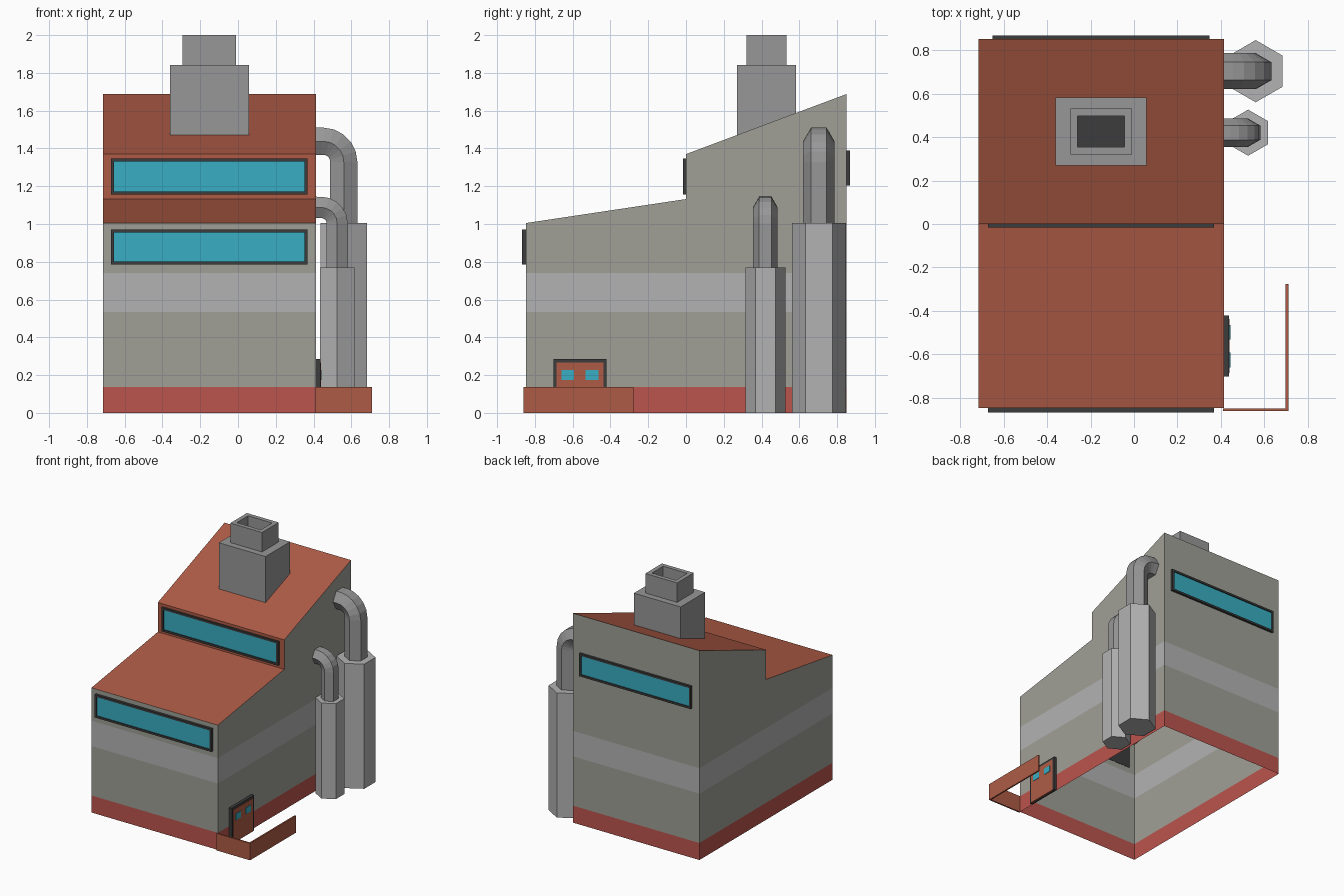
import bpy, bmesh, math
from mathutils import Matrix, Vector

if "Cube" in bpy.data.objects:
    bpy.data.objects.remove(bpy.data.objects["Cube"])


def mat(name, r, g, b):
    m = bpy.data.materials.new(name)
    m.diffuse_color = (r, g, b, 1)
    m.use_nodes = True
    m.node_tree.nodes["Principled BSDF"].inputs["Base Color"].default_value = m.diffuse_color
    return m


WALL = mat("wall_grey", 0.35, 0.35, 0.31)
BAND = mat("light_grey", 0.45, 0.45, 0.45)
BASE = mat("base_red", 0.50, 0.09, 0.075)
ROOF = mat("roof_orange", 0.42, 0.105, 0.06)
DARK = mat("dark_trim", 0.045, 0.045, 0.045)
GLASS = mat("glass_teal", 0.04, 0.42, 0.54)
METAL = mat("metal_grey", 0.31, 0.31, 0.31)


def finish(name, bm, mats):
    me = bpy.data.meshes.new(name)
    bm.to_mesh(me)
    bm.free()
    for m in mats:
        me.materials.append(m)
    ob = bpy.data.objects.new(name, me)
    bpy.context.collection.objects.link(ob)
    return ob


def box(name, lo, hi, mats, face_dir=None, rim=0.0, depth=0.0):
    """Box between two corners; the side facing face_dir may get a rim and a recessed panel."""
    lo, hi = Vector(lo), Vector(hi)
    bm = bmesh.new()
    m = Matrix.Translation((lo + hi) / 2) @ Matrix.Diagonal((*(hi - lo), 1))
    bmesh.ops.create_cube(bm, size=1, matrix=m)
    bm.normal_update()
    if face_dir:
        f = max(bm.faces, key=lambda q: q.normal.dot(Vector(face_dir)))
        bmesh.ops.inset_region(bm, faces=[f], thickness=rim, use_even_offset=True)
        bmesh.ops.inset_region(bm, faces=[f], thickness=0, depth=-depth)
        f.material_index = 1
    return finish(name, bm, mats)


def prism(bm, points, shift):
    """Extrude a closed outline by a vector into a solid."""
    f = bm.faces.new([bm.verts.new(p) for p in points])
    ext = bmesh.ops.extrude_face_region(bm, geom=[f], use_keep_orig=True)
    moved = [v for v in ext["geom"] if isinstance(v, bmesh.types.BMVert)]
    bmesh.ops.translate(bm, verts=moved, vec=shift)
    bmesh.ops.recalc_face_normals(bm, faces=bm.faces[:])


def hex_sweep(name, path, y, radius, m):
    """Six-sided tube along (x, z) points, corners pointing along y."""
    bm = bmesh.new()
    pts = [Vector((x, 0, z)) for x, z in path]
    rings = []
    for i, p in enumerate(pts):
        t = (pts[min(i + 1, len(pts) - 1)] - pts[max(i - 1, 0)]).normalized()
        n = Vector((-t.z, 0, t.x))
        ring = []
        for k in range(6):
            a = k * math.pi / 3
            off = n * math.sin(a) + Vector((0, math.cos(a), 0))
            ring.append(bm.verts.new(p + Vector((0, y, 0)) + off * radius))
        rings.append(ring)
    for a, b in zip(rings, rings[1:]):
        for k in range(6):
            j = (k + 1) % 6
            bm.faces.new((a[k], a[j], b[j], b[k]))
    bm.faces.new(rings[0])
    bm.faces.new(rings[-1])
    bmesh.ops.recalc_face_normals(bm, faces=bm.faces[:])
    return finish(name, bm, [m])


# Building shell: stepped profile, open underneath, cut into colour bands
X0, X1 = -0.715, 0.413
profile = [(-0.847, 0), (-0.847, 1.005), (0, 1.132), (0, 1.37), (0.85, 1.688), (0.85, 0)]
bm = bmesh.new()
prism(bm, [(X0, y, z) for y, z in profile], (X1 - X0, 0, 0))
bmesh.ops.delete(bm, geom=[f for f in bm.faces if f.normal.z < -0.9], context='FACES')
for z in (0.137, 0.535, 0.74):
    bmesh.ops.bisect_plane(bm, geom=bm.verts[:] + bm.edges[:] + bm.faces[:],
                           plane_co=(0, 0, z), plane_no=(0, 0, 1))
for f in bm.faces:
    c = f.calc_center_median()
    if f.normal.z > 0.5 or (f.normal.y < -0.9 and c.z > 1.1):
        f.material_index = 3
    elif c.z < 0.137:
        f.material_index = 2
    elif 0.535 < c.z < 0.74:
        f.material_index = 1
finish("building_shell", bm, [WALL, BAND, BASE, ROOF])

# Strip windows
for name, x0, x1, y0, y1, z0, z1, d in (
        ("front_window", -0.672, 0.368, -0.867, -0.845, 0.785, 0.97, -1),
        ("upper_window", -0.672, 0.368, -0.016, 0.002, 1.155, 1.347, -1),
        ("back_window", -0.65, 0.347, 0.848, 0.868, 1.205, 1.388, 1)):
    box(name, (x0, y0, z0), (x1, y1, z1), [DARK, GLASS], (0, d, 0), 0.016, 0.008)

# Chimney with hollow top
box("chimney_base", (-0.36, 0.27, 1.47), (0.057, 0.582, 1.843), [METAL])
box("chimney_top", (-0.293, 0.32, 1.843), (-0.01, 0.532, 2.0), [METAL, DARK], (0, 0, 1), 0.034, 0.13)

# Tanks and the bent pipes leading into the wall
for name, x, y, r, top, pr, pz, bend in (
        ("large", 0.56, 0.703, 0.143, 1.005, 0.083, 1.438, 0.11),
        ("small", 0.525, 0.42, 0.106, 0.77, 0.065, 1.088, 0.085)):
    hex_sweep(name + "_tank", [(x, 0), (x, top)], y, r, BAND)
    path = [(X1, pz)]
    for i in range(6):
        a = math.pi / 2 * (1 - i / 5)
        path.append((x - bend + bend * math.cos(a), pz - bend + bend * math.sin(a)))
    hex_sweep(name + "_pipe", path + [(x, top - 0.01)], y, pr, METAL)

# Side door: dark frame, panel and two small panes
box("door_frame", (X1, -0.702, 0), (0.437, -0.42, 0.285), [DARK])
box("door_panel", (0.43, -0.686, 0), (0.44, -0.436, 0.267), [ROOF])
for i, y in enumerate((-0.66, -0.532)):
    box(f"door_pane_{i + 1}", (0.436, y, 0.175), (0.443, y + 0.068, 0.226), [GLASS])

# L-shaped low fence around the door
bm = bmesh.new()
fence = [(0.41, -0.86), (0.71, -0.86), (0.71, -0.277), (0.698, -0.277), (0.698, -0.848), (0.41, -0.848)]
prism(bm, [(x, y, 0) for x, y in fence], (0, 0, 0.137))
finish("fence", bm, [ROOF])
